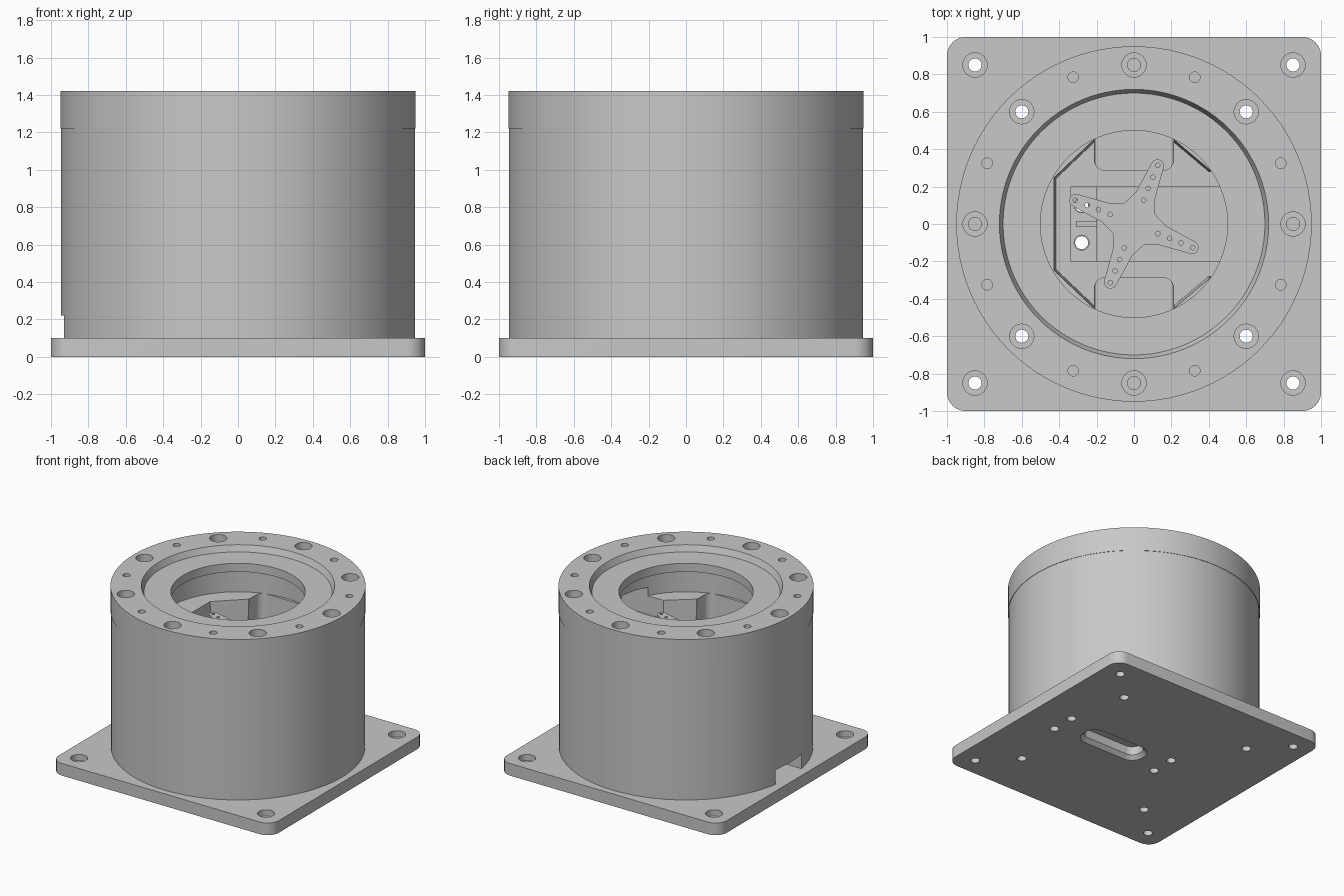
import bpy, bmesh, math

if "Cube" in bpy.data.objects:
    bpy.data.objects.remove(bpy.data.objects["Cube"])

grey = bpy.data.materials.new("plain_grey")
grey.diffuse_color = (0.58, 0.58, 0.58, 1)
grey.use_nodes = True
grey.node_tree.nodes["Principled BSDF"].inputs["Base Color"].default_value = grey.diffuse_color


def finish(name, bm):
    bmesh.ops.recalc_face_normals(bm, faces=bm.faces)
    me = bpy.data.meshes.new(name)
    bm.to_mesh(me)
    bm.free()
    me.materials.append(grey)
    ob = bpy.data.objects.new(name, me)
    bpy.context.collection.objects.link(ob)
    return ob


def add_prism(bm, pts, z0, z1, low=1.0):
    """Extruded outline; low scales the bottom outline for draft."""
    a = [bm.verts.new((x * low, y * low, z0)) for x, y in pts]
    b = [bm.verts.new((x, y, z1)) for x, y in pts]
    n = len(pts)
    bm.faces.new(a[::-1])
    bm.faces.new(b)
    for i in range(n):
        j = (i + 1) % n
        bm.faces.new((a[i], a[j], b[j], b[i]))


def prism(name, pts, z0, z1, low=1.0):
    bm = bmesh.new()
    add_prism(bm, pts, z0, z1, low)
    return finish(name, bm)


def circle(x, y, r, n=32):
    return [(x + r * math.cos(2 * math.pi * i / n), y + r * math.sin(2 * math.pi * i / n)) for i in range(n)]


def round_rect(x0, x1, y0, y1, r, n=6):
    pts = []
    corners = ((x1 - r, y1 - r), (x0 + r, y1 - r), (x0 + r, y0 + r), (x1 - r, y0 + r))
    for k, (cx, cy) in enumerate(corners):
        for i in range(n + 1):
            a = math.pi / 2 * (k + i / n)
            pts.append((cx + r * math.cos(a), cy + r * math.sin(a)))
    return pts


def box(x0, x1, y0, y1):
    return [(x0, y0), (x1, y0), (x1, y1), (x0, y1)]


def lathe(name, profile, n=96, closed=False, at=((0, 0),)):
    """Revolve (r, z) points; a closed profile makes a ring, an open one is capped."""
    bm = bmesh.new()
    for cx, cy in at:
        rings = [[bm.verts.new((x, y, z)) for x, y in circle(cx, cy, r, n)] for r, z in profile]
        pairs = list(zip(rings, rings[1:]))
        if closed:
            pairs.append((rings[-1], rings[0]))
        else:
            bm.faces.new(rings[0][::-1])
            bm.faces.new(rings[-1])
        for p, q in pairs:
            for i in range(n):
                j = (i + 1) % n
                bm.faces.new((p[i], p[j], q[j], q[i]))
    return finish(name, bm)


def cut(ob, cutter):
    cutter.hide_render = True
    m = ob.modifiers.new("cut", 'BOOLEAN')
    m.operation = 'DIFFERENCE'
    m.solver = 'EXACT'
    m.object = cutter
    bpy.context.view_layer.objects.active = ob
    bpy.ops.object.modifier_apply(modifier=m.name)
    bpy.data.objects.remove(cutter, do_unlink=True)


def drill(ob, at, r, z0, z1, bore=None):
    """Round holes; bore=(radius, z) widens them above z."""
    prof = [(r, z0), (r, z1)]
    if bore:
        prof = [(r, z0), (r, bore[1]), (bore[0], bore[1]), (bore[0], z1)]
    cut(ob, lathe("cutter", prof, 24, at=at))


signs = [(sx, sy) for sx in (-1, 1) for sy in (-1, 1)]
corner_holes = [(0.85 * a, 0.85 * b) for a, b in signs]
diag_holes = [(0.6 * a, 0.6 * b) for a, b in signs]
axis_holes = [(0.85, 0), (-0.85, 0), (0, 0.85), (0, -0.85)]
small_holes = [(0.325 * a, 0.785 * b) for a, b in signs] + [(0.785 * a, 0.325 * b) for a, b in signs]
servo_holes = [(x, y) for x in (-0.28, 0.70) for y in (-0.1, 0.1)]

# Base plate with corner screws and a chamfered slot underneath
base = prism("base_plate", round_rect(-1, 1, -1, 1, 0.1, 8), 0, 0.1)
drill(base, corner_holes, 0.035, -0.1, 0.2, (0.065, 0.05))
drill(base, diag_holes + servo_holes, 0.035, -0.1, 0.2)
cut(base, prism("cutter", round_rect(-0.06, 0.46, -0.08, 0.08, 0.07), -0.1, 0.2))
bm = bmesh.new()
lower, upper = (round_rect(-0.06 - g, 0.46 + g, -0.08 - g, 0.08 + g, 0.07 + g) for g in (0.04, 0.0))
va = [bm.verts.new((x, y, -0.01)) for x, y in lower]
vb = [bm.verts.new((x, y, 0.03)) for x, y in upper]
bm.faces.new(va)
bm.faces.new(vb)
for i in range(len(va)):
    j = (i + 1) % len(va)
    bm.faces.new((va[i], va[j], vb[j], vb[i]))
cut(base, finish("cutter", bm))

# Housing: round body with a stepped well, side pockets and a cable exit
housing = lathe("housing", [(0.947, 0.1), (0.947, 1.22)])
cut(housing, lathe("cutter", [(0.62, 1.08), (0.62, 1.4)]))
half = [(-0.43, 0.25), (-0.22, 0.45), (0.22, 0.45), (0.41, 0.29), (0.8, 0.29)]
well = half + [(x, -y) for x, y in half[::-1]]
cut(housing, prism("cutter", well, 0.85, 1.15, 0.97))
for y0, y1 in ((0.29, 0.6), (-0.6, -0.29)):
    cut(housing, prism("cutter", round_rect(-0.215, 0.215, y0, y1, 0.06), 0.3, 1.15, 0.96))
cut(housing, prism("cutter", box(-1.1, -0.55, -0.17, 0.17), 0.05, 0.22))
drill(housing, diag_holes + servo_holes, 0.035, 0.0, 1.5)
drill(housing, axis_holes, 0.035, 1.0, 1.5)

# Lid ring with its recessed inner flange and screw pattern
lid = lathe("lid_ring", [(0.95, 1.22), (0.95, 1.42), (0.72, 1.42), (0.70, 1.37), (0.5, 1.37),
                         (0.5, 1.30), (0.62, 1.30), (0.62, 1.22)], closed=True)
drill(lid, axis_holes + diag_holes, 0.035, 1.1, 1.5, (0.065, 1.33))
drill(lid, small_holes, 0.028, 1.27, 1.5)

# Servo: case, mounting tabs, ridges and output shaft
case = prism("servo_case", box(-0.2, 0.62, -0.2, 0.2), 0.8, 0.98)
tabs = prism("servo_tabs", box(-0.34, 0.76, -0.2, 0.2), 0.851, 0.9)
drill(tabs, servo_holes, 0.04, 0.7, 1.0)
for x0, x1 in ((-0.31, -0.2), (0.62, 0.73)):
    prism("tab_ridge", box(x0, x1, -0.015, 0.015), 0.89, 0.92)
shaft = lathe("output_shaft", [(0.1, 0.97), (0.1, 1.0), (0.07, 1.0), (0.07, 1.03)], 32)

# Four-armed horn with drilled arms
outline, holes = [], []
for k in range(4):
    a = math.radians(68 + 90 * k)
    c, s = math.cos(a), math.sin(a)
    arm = [(0.09, -0.085), (0.16, -0.055)]
    arm += [(0.335 + 0.035 * math.cos(t), 0.035 * math.sin(t))
            for t in [math.radians(-90 + 22.5 * i) for i in range(9)]]
    arm += [(0.16, 0.055)]
    outline += [(x * c - y * s, x * s + y * c) for x, y in arm]
    holes += [(d * c, d * s) for d in (0.137, 0.205, 0.27, 0.338)]
horn = prism("servo_horn", outline, 1.02, 1.055)
drill(horn, holes, 0.012, 0.95, 1.1)
screw = prism("horn_screw", circle(0, 0, 0.034, 24), 1.02, 1.058)

# Smooth the round walls, keep edges sharp
for ob in (base, housing, lid, shaft, horn, screw, tabs):
    bpy.ops.object.select_all(action='DESELECT')
    ob.select_set(True)
    bpy.context.view_layer.objects.active = ob
    bpy.ops.object.shade_smooth_by_angle(angle=math.radians(30))
